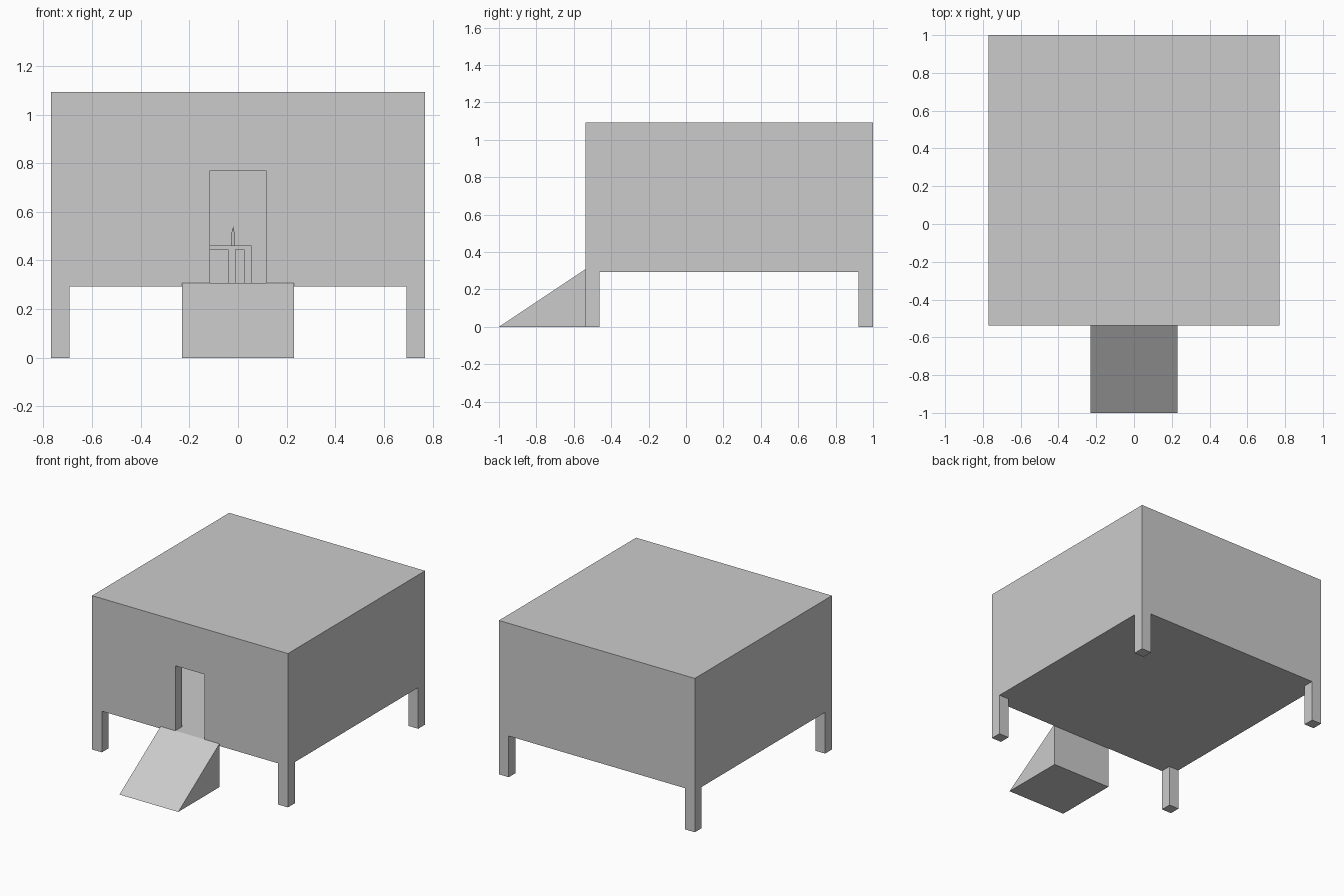
import bpy, bmesh

if "Cube" in bpy.data.objects:
    bpy.data.objects.remove(bpy.data.objects["Cube"])

U = 1 / 13                      # building module
HALF = 10 * U                   # half width of the square house
FRONT, BACK = 1 - 20 * U, 1.0
FLOOR = 4 * U                   # top of floor slab
SLAB = 0.2 * U
EAVE = FLOOR + 10 * U


def finish(name, bm):
    bmesh.ops.recalc_face_normals(bm, faces=bm.faces)
    mesh = bpy.data.meshes.new(name)
    bm.to_mesh(mesh)
    bm.free()
    obj = bpy.data.objects.new(name, mesh)
    bpy.context.collection.objects.link(obj)
    return obj


def prism(name, points, shift):
    """Extrude a closed 3D polygon along shift."""
    bm = bmesh.new()
    face = bm.faces.new([bm.verts.new(p) for p in points])
    new = bmesh.ops.extrude_face_region(bm, geom=[face])["geom"]
    verts = [g for g in new if isinstance(g, bmesh.types.BMVert)]
    bmesh.ops.translate(bm, verts=verts, vec=shift)
    return finish(name, bm)


def box(name, x0, x1, y0, y1, z0, z1):
    return prism(name, [(x0, y0, z0), (x1, y0, z0), (x1, y1, z0), (x0, y1, z0)],
                 (0, 0, z1 - z0))


def cone(name, x, y, z, r0, r1, height, sides=12):
    bm = bmesh.new()
    bmesh.ops.create_cone(bm, cap_ends=True, segments=sides,
                          radius1=r0, radius2=r1, depth=height)
    bmesh.ops.translate(bm, verts=bm.verts, vec=(x, y, z + height / 2))
    return finish(name, bm)


# Floor and roof slabs
box("floor", -HALF, HALF, FRONT, BACK, FLOOR - SLAB, FLOOR)
box("roof", -HALF, HALF, FRONT, BACK, EAVE, EAVE + SLAB)

# Front wall with doorway notch
d, top = 1.5 * U, FLOOR + 6 * U
outline = [(-HALF, FLOOR), (-d, FLOOR), (-d, top), (d, top), (d, FLOOR),
           (HALF, FLOOR), (HALF, EAVE), (-HALF, EAVE)]
prism("front_wall", [(x, FRONT, z) for x, z in outline], (0, U, 0))

# Back and side walls
box("back_wall", -HALF, HALF, BACK - U, BACK, FLOOR, EAVE)
for side, x in (("left", -HALF), ("right", HALF - U)):
    box(side + "_wall", x, x + U, FRONT + U, BACK - U, FLOOR, EAVE)

# Corner stilts
for side, x in (("left", -HALF), ("right", HALF - U)):
    for end, y in (("front", FRONT), ("back", BACK - U)):
        box(f"{end}_{side}_stilt", x, x + U, y, y + U, 0, FLOOR - SLAB)

# Entrance ramp
prism("ramp", [(-3 * U, -1, 0), (-3 * U, FRONT, 0), (-3 * U, FRONT, FLOOR)],
      (6 * U, 0, 0))

# Table inside the room
t0, t1, ty0, ty1 = -0.45, 0.055, 0.38, 0.75
tz, leg = FLOOR + 2 * U, 0.03
box("table_top", t0, t1, ty0, ty1, tz - SLAB, tz)
for i, x in enumerate((t0, -0.041, t1 - leg)):
    for j, y in enumerate((ty0, ty1 - leg)):
        box(f"table_leg_{i}_{j}", x, x + leg, y, y + leg, FLOOR, tz - SLAB)

# Candle on the table
cone("candle", -0.02, 0.56, tz, 0.0065, 0.0065, 0.055)
cone("flame", -0.02, 0.56, tz + 0.055, 0.005, 0, 0.025)
